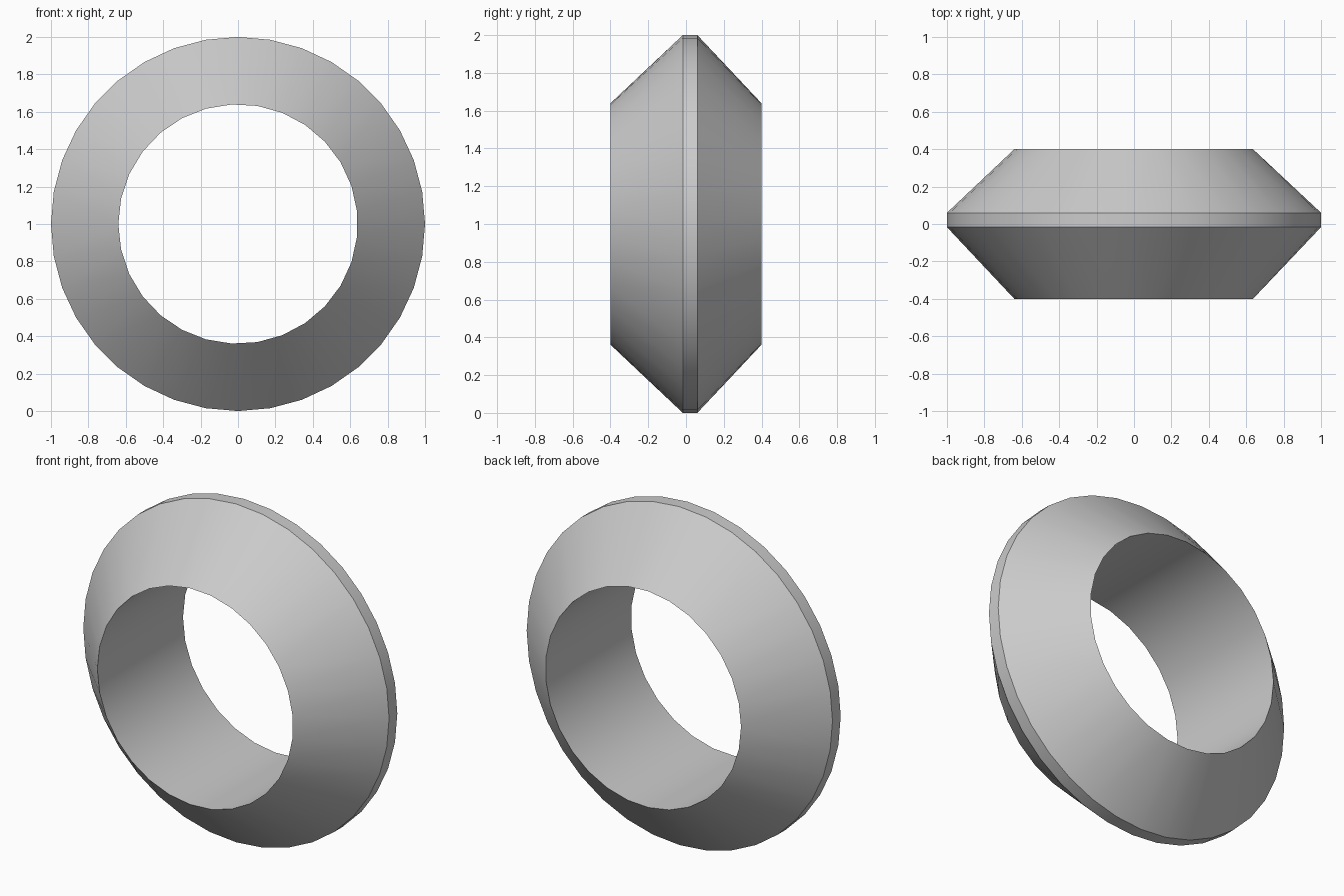
import bpy
import bmesh
from math import cos, sin, pi, radians

cube = bpy.data.objects.get("Cube")
if cube:
    bpy.data.objects.remove(cube, do_unlink=True)

RIM_SIDES, HOLE_SIDES = 36, 29
RIM_RADIUS, HOLE_RADIUS = 1.0, 0.64
HALF_WIDTH = 0.4
RIM_FRONT, RIM_BACK = -0.017, 0.06

grey = bpy.data.materials.new("plain grey")
grey.use_nodes = True
colour = (0.6, 0.6, 0.6, 1)
grey.diffuse_color = colour
grey.node_tree.nodes["Principled BSDF"].inputs["Base Color"].default_value = colour


def ring(bm, radius, sides, y):
    """Circle of vertices facing the front, starting at -x."""
    turns = [pi + 2 * pi * i / sides for i in range(sides)]
    return [bm.verts.new((radius * cos(a), y, 1 + radius * sin(a))) for a in turns]


bm = bmesh.new()
hole_front = ring(bm, HOLE_RADIUS, HOLE_SIDES, -HALF_WIDTH)
ring(bm, RIM_RADIUS, RIM_SIDES, RIM_FRONT)
ring(bm, RIM_RADIUS, RIM_SIDES, RIM_BACK)
hole_back = ring(bm, HOLE_RADIUS, HOLE_SIDES, HALF_WIDTH)

# Sloped sides and flat rim, skinned between the rings
bmesh.ops.convex_hull(bm, input=bm.verts[:])

# Open both ends of the hole
caps = [f for f in bm.faces if abs(f.calc_center_median().y) > HALF_WIDTH - 0.001]
bmesh.ops.delete(bm, geom=caps, context="FACES_ONLY")
loose = [e for e in bm.edges if not e.link_faces]
bmesh.ops.delete(bm, geom=loose, context="EDGES")

# Wall of the hole
for i in range(HOLE_SIDES):
    j = (i + 1) % HOLE_SIDES
    bm.faces.new((hole_front[i], hole_front[j], hole_back[j], hole_back[i]))

bmesh.ops.recalc_face_normals(bm, faces=bm.faces[:])
mesh = bpy.data.meshes.new("bevelled_ring")
bm.to_mesh(mesh)
bm.free()
mesh.materials.append(grey)

obj = bpy.data.objects.new("bevelled_ring", mesh)
bpy.context.collection.objects.link(obj)
bpy.context.view_layer.objects.active = obj
obj.select_set(True)
bpy.ops.object.shade_smooth_by_angle(angle=radians(30))
